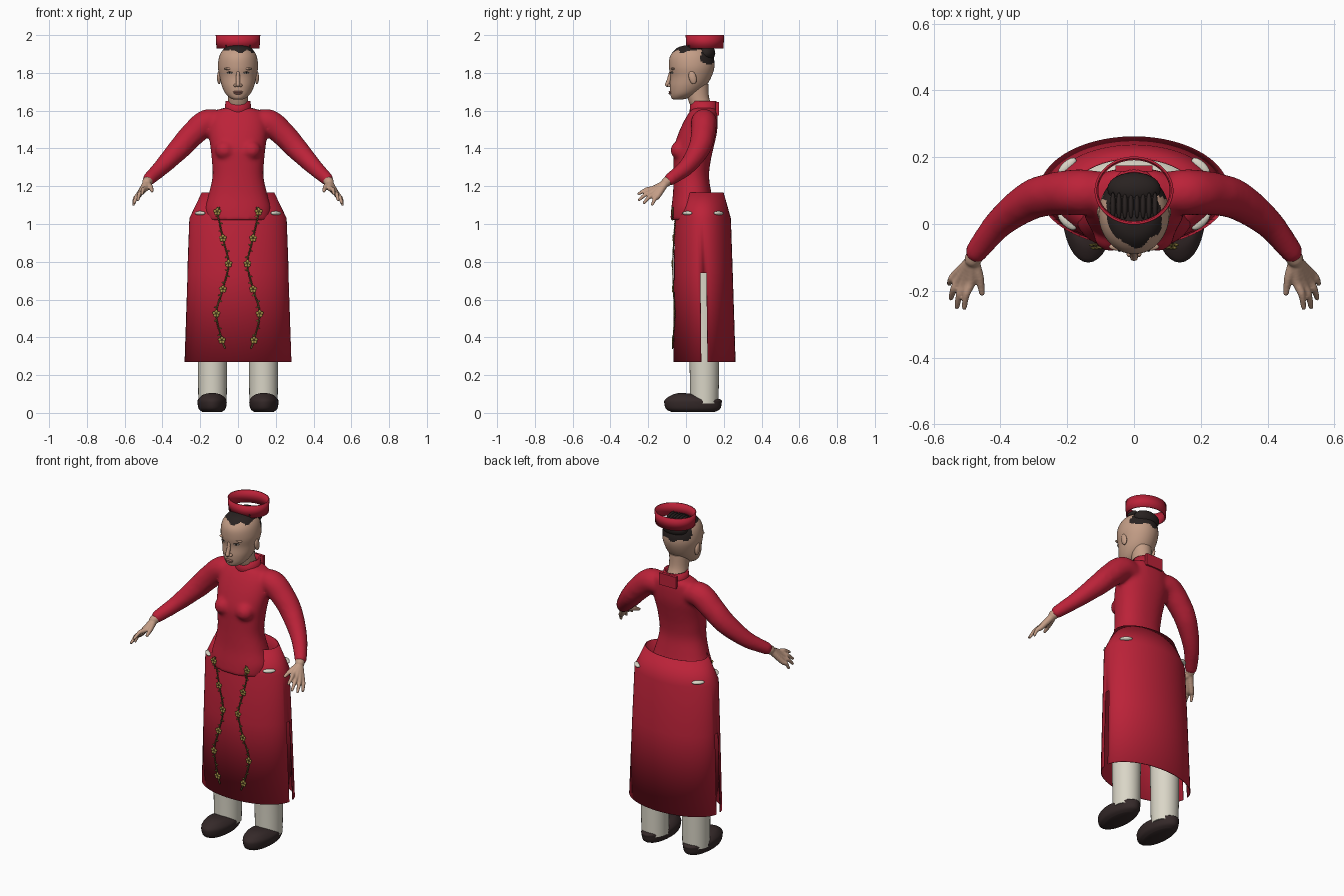
import bpy, bmesh
from math import sin, cos, pi, radians
from mathutils import Vector, Matrix

cube = bpy.data.objects.get("Cube")
if cube:
    bpy.data.objects.remove(cube)


def material(name, rgb):
    m = bpy.data.materials.new(name)
    m.use_nodes = True
    m.diffuse_color = (*rgb, 1)
    bsdf = m.node_tree.nodes["Principled BSDF"]
    bsdf.inputs["Base Color"].default_value = (*rgb, 1)
    bsdf.inputs["Roughness"].default_value = 0.7
    return m


RED = material("crimson_cloth", (0.50, 0.016, 0.04))
SKIN = material("skin", (0.55, 0.34, 0.24))
LIP = material("lip_rose", (0.40, 0.18, 0.14))
HAIR = material("dark_hair", (0.022, 0.016, 0.015))
SHOE = material("dark_leather", (0.035, 0.022, 0.022))
CREAM = material("cream_cloth", (0.70, 0.67, 0.57))
GOLD = material("gold_thread", (0.36, 0.27, 0.06))
STEM = material("olive_thread", (0.13, 0.10, 0.03))


def finish(name, bm, *mats, angle=40):
    me = bpy.data.meshes.new(name)
    bm.to_mesh(me)
    bm.free()
    ob = bpy.data.objects.new(name, me)
    bpy.context.collection.objects.link(ob)
    for m in mats:
        me.materials.append(m)
    bpy.ops.object.select_all(action="DESELECT")
    ob.select_set(True)
    bpy.context.view_layer.objects.active = ob
    bpy.ops.object.shade_smooth_by_angle(angle=radians(angle))
    return ob


def blend(keys, steps):
    """Smooth curve through the keys, each a tuple of numbers."""
    out = []
    last = len(keys) - 1
    for i in range(last):
        a, b, c, d = (keys[max(0, min(last, i + k))] for k in (-1, 0, 1, 2))
        for s in range(steps):
            t = s / steps
            out.append(tuple(q + t * (r - p + t * (2*p - 5*q + 4*r - w + t * (3*(q - r) + w - p))) / 2
                             for p, q, r, w in zip(a, b, c, d)))
    return out + [tuple(keys[-1])]


def loft(bm, keys, n=48, steps=4, power=2.0, capped=True, x=0):
    """Stack oval rings given as height, half width, front y, back y."""
    rings = []
    for z, rx, yf, yb in (blend(keys, steps) if steps > 1 else keys):
        ring = []
        for i in range(n):
            c, s = cos(2*pi*i/n), sin(2*pi*i/n)
            px = rx * abs(c) ** (2/power) * (1 if c > 0 else -1)
            py = (yb - yf)/2 * abs(s) ** (2/power) * (1 if s > 0 else -1)
            ring.append(bm.verts.new((x + px, (yf + yb)/2 + py, z)))
        rings.append(ring)
    for a, b in zip(rings, rings[1:]):
        for i in range(n):
            j = (i + 1) % n
            bm.faces.new((a[i], a[j], b[j], b[i]))
    if capped:
        bm.faces.new(rings[0][::-1])
        bm.faces.new(rings[-1])
    bmesh.ops.recalc_face_normals(bm, faces=bm.faces)


def ball(bm, loc, size, rot=None, seg=16):
    mat = Matrix.Translation(loc) @ (rot or Matrix()) @ Matrix.Diagonal((*size, 1))
    bmesh.ops.create_uvsphere(bm, u_segments=seg, v_segments=seg // 2 + 2, radius=1, matrix=mat)


def limb(bm, keys, side, steps=8):
    """Overlapping balls along a path of x, y, z, radius."""
    for x, y, z, r in blend(keys, steps):
        ball(bm, (side*x, y, z), (r, r, r), seg=12)


def fuse(ob, voxel, rounds):
    m = ob.modifiers.new("fuse", "REMESH")
    m.mode, m.voxel_size, m.use_smooth_shade = "VOXEL", voxel, True
    s = ob.modifiers.new("relax", "SMOOTH")
    s.iterations, s.factor = rounds, 0.5


# Fitted blouse with sleeves
bm = bmesh.new()
loft(bm, [(1.02, .168, -.083, .15), (1.08, .178, -.078, .15), (1.16, .155, -.069, .135),
          (1.25, .135, -.066, .122), (1.33, .138, -.066, .13), (1.40, .145, -.065, .145),
          (1.48, .155, -.04, .163), (1.55, .15, -.008, .168), (1.595, .125, .02, .165),
          (1.615, .075, .035, .155)], power=2.25)
for side in (1, -1):
    limb(bm, [(.09, .095, 1.535, .062), (.165, .095, 1.537, .07), (.24, .09, 1.475, .066),
              (.31, .07, 1.40, .06), (.40, .005, 1.305, .046), (.472, -.083, 1.237, .035)], side)
    ball(bm, (side*.07, -.035, 1.39), (.052, .047, .05))
fuse(finish("blouse", bm, RED), .011, 5)

# Stand-up collar with a flap on the back
bm = bmesh.new()
loft(bm, [(1.575, .078, .018, .17), (1.61, .07, .02, .168), (1.65, .066, .024, .162)],
     steps=1, capped=False)
collar = finish("collar", bm, RED)
collar.modifiers.new("cloth", "SOLIDIFY").thickness = .008
bm = bmesh.new()
bmesh.ops.create_cube(bm, size=1, matrix=Matrix.Translation((0, .166, 1.61))
                      @ Matrix.Diagonal((.11, .018, .07, 1)))
finish("collar_flap", bm, RED)

# Long skirt, slit at both sides
bm = bmesh.new()
loft(bm, [(1.165, .19, -.02, .197), (1.03, .255, -.058, .235), (.74, .266, -.061, .245),
          (.27, .282, -.065, .26)], n=60, steps=1, capped=False)
slit = [f for f in bm.faces if f.calc_center_median().z < .74
        and abs(f.calc_center_median().y - .095) < .017]
bmesh.ops.delete(bm, geom=slit, context="FACES")
skirt = finish("skirt", bm, RED, angle=25)
cloth = skirt.modifiers.new("cloth", "SOLIDIFY")
cloth.thickness, cloth.offset = .005, 0

# Trousers, with cloth showing through at the hips
bm = bmesh.new()
for side in (1, -1):
    loft(bm, [(.05, .075, .022, .172), (.3, .078, .018, .176), (1.0, .09, .0, .185)],
         n=32, x=side*.135)
    for y in (.008, .172):
        ball(bm, (side*.2, y, 1.057), (.035, .016, .011),
             Matrix.Rotation(side * (.75 if y < .1 else -.75), 4, "Z"))
ball(bm, (0, .09, 1.0), (.21, .12, .12), seg=32)
finish("trousers", bm, CREAM)

# Shoes
bm = bmesh.new()
for side in (1, -1):
    loft(bm, [(.004, .05, -.075, .15), (.02, .07, -.105, .18), (.05, .077, -.115, .188),
              (.072, .074, -.11, .18), (.095, .05, -.075, .07), (.104, .02, -.045, .0)],
         n=32, x=side*.137)
finish("shoes", bm, SHOE, angle=60)

# Hands
for side, label in ((1, "left"), (-1, "right")):
    bm = bmesh.new()
    limb(bm, [(.465, -.075, 1.242, .027), (.482, -.105, 1.222, .026)], side)
    palm = [(.488, -.17, 1.188), (.506, -.175, 1.172), (.522, -.167, 1.158), (.53, -.15, 1.148)]
    tips = [(.508, -.25, 1.160), (.530, -.248, 1.128), (.548, -.222, 1.112), (.553, -.178, 1.104)]
    for base, tip in zip(palm, tips):
        mid = Vector(base).lerp(Vector(tip), .5) + Vector((.004, 0, .008))
        limb(bm, [(.485, -.11, 1.215, .02), (*base, .0155), (*mid, .0115), (*tip, .008)], side)
    limb(bm, [(.48, -.115, 1.21, .019), (.463, -.16, 1.195, .014), (.455, -.207, 1.175, .009)], side)
    fuse(finish(label + "_hand", bm, SKIN), .0045, 2)

# Neck
bm = bmesh.new()
loft(bm, [(1.58, .062, .04, .15), (1.62, .056, .026, .14), (1.67, .053, .008, .122),
          (1.74, .056, .0, .118)])
finish("neck", bm, SKIN)

# Head, with cropped hair as coloured faces
bm = bmesh.new()
loft(bm, [(1.658, .018, -.062, -.03), (1.666, .04, -.076, .01), (1.69, .066, -.083, .06),
          (1.73, .085, -.086, .105), (1.78, .097, -.083, .135), (1.83, .106, -.09, .15),
          (1.88, .101, -.087, .147), (1.915, .085, -.066, .128), (1.938, .058, -.035, .095),
          (1.948, .01, .015, .04)], steps=7, n=64)
for f in bm.faces:
    c = f.calc_center_median()
    jag = .008 * sin(70 * c.x + 40 * c.y)
    crown = c.z > 1.913 + jag and abs(c.x) < .083 and not .02 < c.y < .06 - abs(c.x)
    nape = c.y > .078 + jag and c.z > 1.845 + jag + .5 * max(0, .12 - c.y)
    f.material_index = int(crown or nape or c.z > 1.93)
finish("head", bm, SKIN, HAIR, angle=60)

# Hair ridges across the crown
bm = bmesh.new()
for i in range(8):
    ball(bm, (-.063 + i*.018, .055, 1.94), (.0085, .042, .014), Matrix.Rotation(-.1, 4, "X"))
ball(bm, (0, .105, 1.905), (.08, .05, .045), seg=24)
finish("hair_ridges", bm, HAIR)

# Nose and ears
bm = bmesh.new()
limb(bm, [(0, -.082, 1.80, .009), (0, -.09, 1.765, .011), (0, -.099, 1.738, .012)], 1)
for side in (1, -1):
    ball(bm, (side*.014, -.088, 1.734), (.009, .011, .008))
    ball(bm, (side*.1, .035, 1.775), (.011, .02, .036), Matrix.Rotation(.25, 4, "X"))
    ball(bm, (side*.045, -.068, 1.822), (.03, .012, .007))
finish("nose_ears_and_brows", bm, SKIN)

# Eyes and lips
for name, mat, dz, size in (("eye_whites", CREAM, 0, (.015, .006, .0045)),
                            ("eyelids", HAIR, .004, (.018, .0065, .0022)),
                            ("pupils", HAIR, 0, (.005, .0085, .004))):
    bm = bmesh.new()
    for side in (1, -1):
        ball(bm, (side*.043, -.075, 1.80 + dz), size, Matrix.Rotation(side*.3, 4, "Z"))
    finish(name, bm, mat)
bm = bmesh.new()
for dz, w in ((.004, .026), (-.005, .022)):
    ball(bm, (0, -.083, 1.696 + dz), (w, .009, .0055))
finish("lips", bm, LIP)

# Open band hat
bm = bmesh.new()
loft(bm, [(1.928, .114, .002, .198), (2.0, .118, -.002, .202)], n=64, steps=1, capped=False)
hat = finish("band_hat", bm, RED)
hat.modifiers.new("felt", "SOLIDIFY").thickness = .007

# Embroidered vines, mirrored on the front of the skirt
path = [(.10, 1.085), (.11, 1.065), (.08, .925), (.05, .79), (.08, .655), (.115, .525),
        (.085, .385), (.07, .345)]


def front_y(x, z):
    """Depth of the cloth at the front."""
    t = (1.03 - z) / .76
    rx, yf = .255 + .027*t, -.058 - .007*t
    return yf + (.147 + .015*t) * (1 - (1 - (x/rx)**2) ** .5) - (.012 if z < 1.02 else .026)


stems, flowers = bmesh.new(), bmesh.new()
for side in (1, -1):
    for x, z in blend(path, 14):
        ball(stems, (side*x, front_y(x, z), z), (.0045, .004, .0065), seg=8)
    for x, z in path[1:-1]:
        y = front_y(x, z) - .003
        for k in range(5):
            a = 2*pi*k/5 + .3
            ball(flowers, (side*(x + .012*cos(a)), y, z + .012*sin(a)), (.0085, .004, .0085), seg=8)
    for i, (x, z) in enumerate(blend(path[1:-1], 4)):
        ball(flowers, (side*x + .009*(-1)**i, front_y(x, z), z), (.007, .003, .004), seg=8)
finish("vine_stems", stems, STEM)
finish("vine_flowers", flowers, GOLD)
